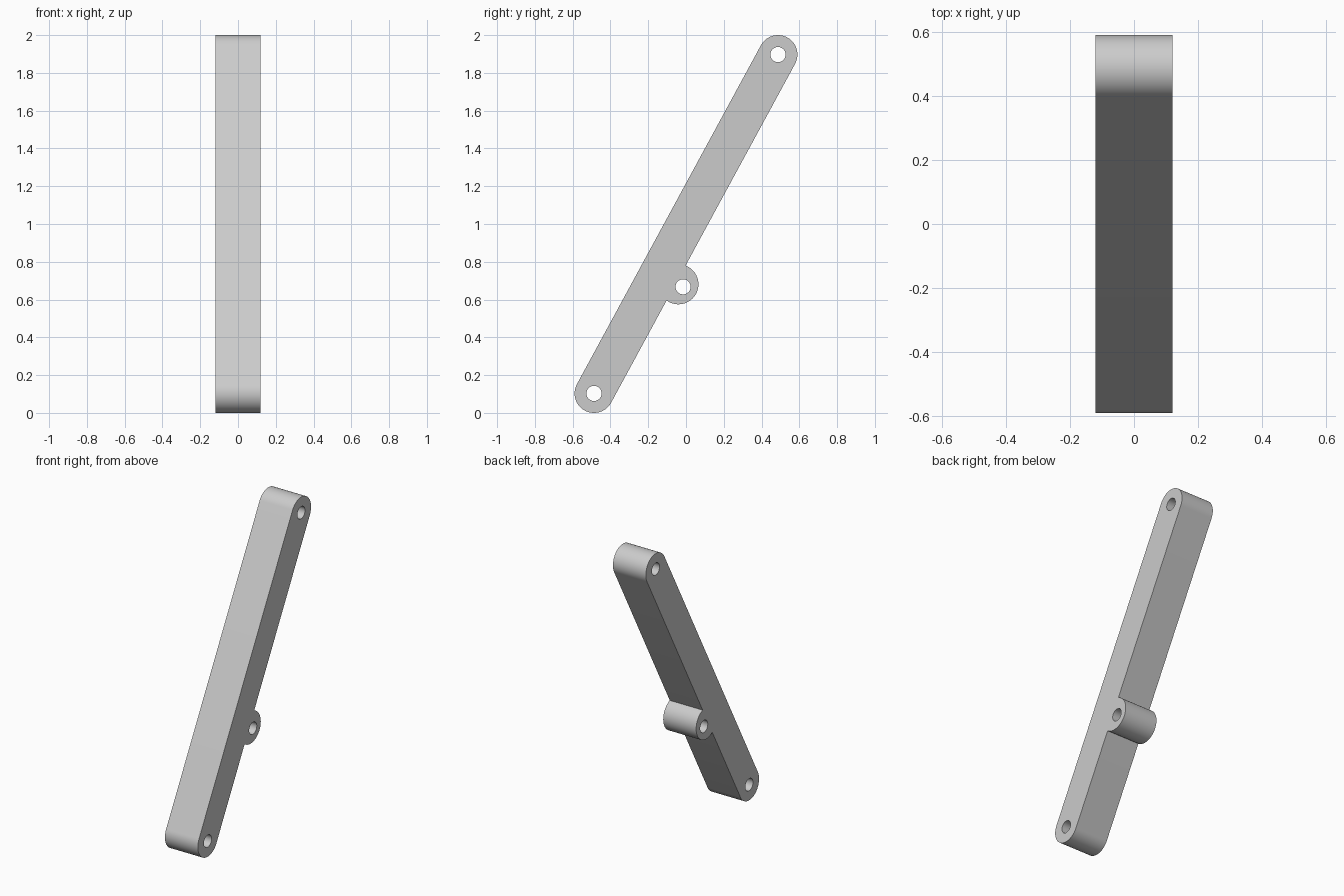
import bpy, bmesh
from math import atan2, asin, pi, cos, sin
from mathutils import Vector, Matrix

default = bpy.data.objects.get("Cube")
if default:
    bpy.data.objects.remove(default, do_unlink=True)

HALF_WIDTH = 0.12
END_R, LUG_R, HOLE_R = 0.103, 0.106, 0.04
low, high = Vector((-0.487, 0.103)), Vector((0.487, 1.897))

along = (high - low).normalized()
out = Vector((along.y, -along.x))          # towards the lug side
tilt = atan2(along.y, along.x)
lug_rise = 0.014                           # lug centre beyond the bar edge
lug_foot = low + along * 0.721
lug = lug_foot + out * (END_R + lug_rise)
lug_hole = lug_foot + out * 0.145


def arc(centre, radius, start, end, steps):
    return [centre + radius * Vector((cos(a), sin(a)))
            for a in (start + (end - start) * i / steps for i in range(steps + 1))]


def circle(centre, radius, sides=40):
    return arc(centre, radius, 0, 2 * pi, sides)[:-1]


# Side outline: lower end, lug, upper end
sweep = pi / 2 + asin(lug_rise / LUG_R)
outline = (arc(low, END_R, tilt + pi / 2, tilt + 3 * pi / 2, 32)
           + arc(lug, LUG_R, tilt - pi / 2 - sweep, tilt - pi / 2 + sweep, 36)
           + arc(high, END_R, tilt - pi / 2, tilt + pi / 2, 32))

# Filled curve: the inner loops become the pin holes
curve = bpy.data.curves.new("link_profile", "CURVE")
curve.dimensions = "2D"
curve.fill_mode = "BOTH"
curve.extrude = HALF_WIDTH
for loop in [outline] + [circle(c, HOLE_R) for c in (low, high, lug_hole)]:
    spline = curve.splines.new("POLY")
    spline.points.add(len(loop) - 1)
    for point, p in zip(spline.points, loop):
        point.co = (p.x, p.y, 0, 1)
    spline.use_cyclic_u = True

profile = bpy.data.objects.new("link_profile", curve)
bpy.context.collection.objects.link(profile)
bpy.context.view_layer.update()
evaluated = profile.evaluated_get(bpy.context.evaluated_depsgraph_get())
mesh = bpy.data.meshes.new_from_object(evaluated)
bpy.data.objects.remove(profile, do_unlink=True)

# Stand the profile up: its plane becomes y-z, its depth runs along x
bm = bmesh.new()
bm.from_mesh(mesh)
bmesh.ops.transform(bm, verts=bm.verts,
                    matrix=Matrix(((0, 0, 1, 0), (1, 0, 0, 0), (0, 1, 0, 0), (0, 0, 0, 1))))
bmesh.ops.remove_doubles(bm, verts=bm.verts, dist=0.0005)
bmesh.ops.recalc_face_normals(bm, faces=bm.faces)
bm.to_mesh(mesh)
bm.free()

link = bpy.data.objects.new("link_arm", mesh)
bpy.context.collection.objects.link(link)

# Plain grey
grey = bpy.data.materials.new("light_grey")
grey.use_nodes = True
colour = (0.6, 0.6, 0.6, 1)
grey.diffuse_color = colour
grey.node_tree.nodes["Principled BSDF"].inputs["Base Color"].default_value = colour
mesh.materials.clear()
mesh.materials.append(grey)

# Smooth round ends, crisp rims
bpy.ops.object.select_all(action="DESELECT")
link.select_set(True)
bpy.context.view_layer.objects.active = link
bpy.ops.object.shade_smooth_by_angle(angle=pi / 6)
